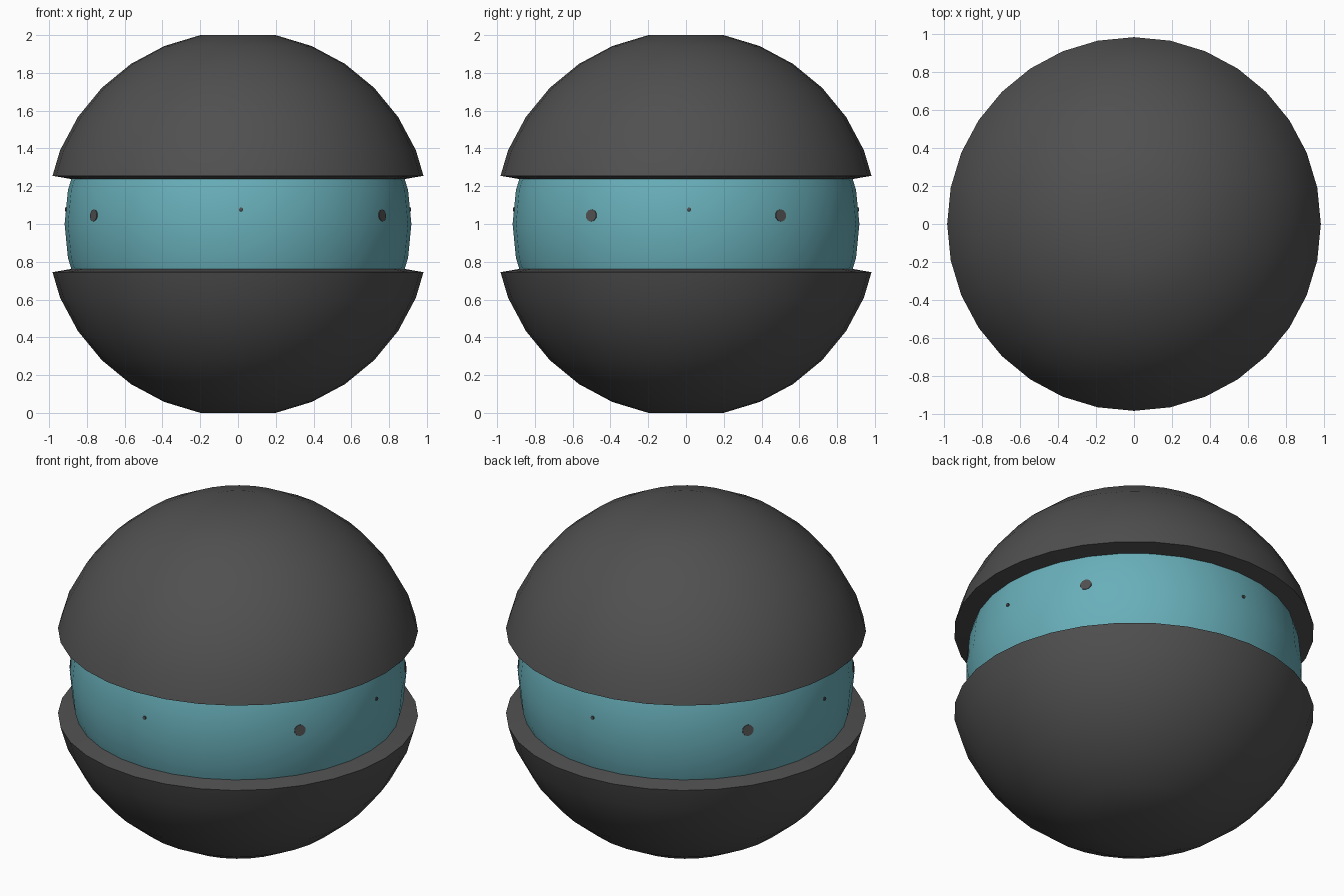
import bpy, bmesh, math
from mathutils import Vector, Matrix

if "Cube" in bpy.data.objects:
    bpy.data.objects.remove(bpy.data.objects["Cube"])

SEG = 32
STEP = math.radians(11.25)


def material(name, col):
    m = bpy.data.materials.new(name)
    m.diffuse_color = (*col, 1)
    m.use_nodes = True
    m.node_tree.nodes["Principled BSDF"].inputs["Base Color"].default_value = m.diffuse_color
    return m


DARK = material("dark grey", (0.08, 0.08, 0.08))
TEAL = material("teal", (0.14, 0.43, 0.49))


def finish(name, bm, mat, angle):
    me = bpy.data.meshes.new(name)
    bm.to_mesh(me)
    bm.free()
    me.materials.append(mat)
    ob = bpy.data.objects.new(name, me)
    bpy.context.collection.objects.link(ob)
    bpy.ops.object.select_all(action='DESELECT')
    bpy.context.view_layer.objects.active = ob
    ob.select_set(True)
    bpy.ops.object.shade_smooth_by_angle(angle=math.radians(angle))
    return ob


def lathe(name, profile, mat, angle):
    """Turn an (r, z) profile round the z axis, closing both ends with caps."""
    bm = bmesh.new()
    rings = [[bm.verts.new((r * math.cos(i * STEP), r * math.sin(i * STEP), z))
              for i in range(SEG)] for r, z in profile]
    for a, b in zip(rings, rings[1:]):
        for i in range(SEG):
            j = (i + 1) % SEG
            bm.faces.new((a[i], a[j], b[j], b[i]))
    bm.faces.new(rings[0])
    bm.faces.new(rings[-1])
    bmesh.ops.recalc_face_normals(bm, faces=bm.faces)
    return finish(name, bm, mat, angle)


# Thick outer shells: flat pole, rounded side, rim sloping in, hollow inside
R_OUT, R_IN = 1.0196, 0.935
outer = [(R_OUT * math.sin(k * STEP), R_OUT * math.cos(k * STEP)) for k in range(1, 7)]
rim = [(0.982, 0.255), (0.882, 0.238)]
inner = [(R_IN * math.sin(k * STEP), R_IN * math.cos(k * STEP)) for k in range(6, 0, -1)]
for name, s in (("upper_shell", 1), ("lower_shell", -1)):
    lathe(name, [(r, 1 + s * z) for r, z in outer + rim + inner], DARK, 80)

# Inner core sphere
bm = bmesh.new()
bmesh.ops.create_uvsphere(bm, u_segments=SEG, v_segments=16, radius=0.918,
                          matrix=Matrix.Translation((0, 0, 1)))
finish("inner_core", bm, TEAL, 40)


# Small dark spots on the core
def spot(name, az, z, radius):
    d = Vector((math.cos(az), math.sin(az), 0.1))
    pos = Vector((math.cos(az) * 0.912, math.sin(az) * 0.912, z))
    rot = d.to_track_quat('Z', 'Y').to_matrix().to_4x4()
    bm = bmesh.new()
    bmesh.ops.create_cone(bm, cap_ends=True, segments=10, radius1=radius,
                          radius2=radius, depth=0.008,
                          matrix=Matrix.Translation(pos) @ rot)
    finish(name, bm, DARK, 30)


for i, deg in enumerate((33.3, 146.7, 213.3, 326.7)):
    spot(f"large_spot_{i}", math.radians(deg), 1.045, 0.033)
for i in range(4):
    spot(f"small_spot_{i}", math.radians(90 * i + 1), 1.077, 0.01)
